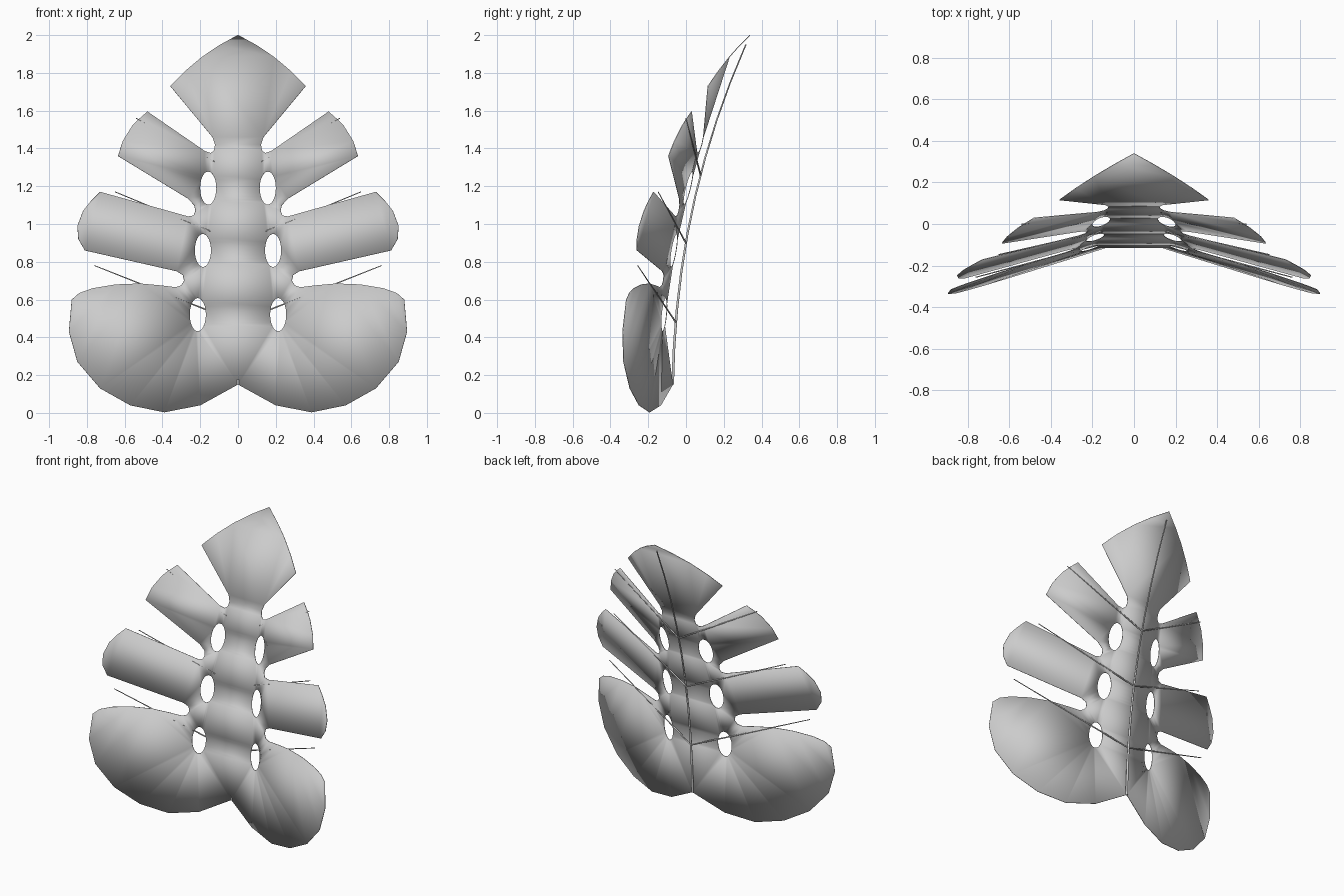
import bpy, bmesh, math

if "Cube" in bpy.data.objects:
    bpy.data.objects.remove(bpy.data.objects["Cube"])


def depth(x, z):
    # leaf arches back towards the tip, wings fold forward
    return -0.072 + 0.0895 * z ** 2.2 - 0.31 * abs(x)


# right half of the outline (x, z), from the stem notch up to the tip
half = [(0, .15), (.20, .04), (.39, .003), (.57, .04), (.73, .13), (.85, .27), (.895, .43),
        (.88, .60), (.84, .635), (.77, .66), (.65, .68), (.52, .685), (.41, .675), (.33, .665),
        (.30, .675), (.285, .70), (.292, .73), (.325, .75),
        (.81, .86), (.845, .92), (.85, .99), (.82, 1.07), (.78, 1.12), (.73, 1.17),
        (.265, 1.04), (.235, 1.045), (.225, 1.07), (.232, 1.10), (.265, 1.135),
        (.635, 1.36), (.61, 1.44), (.56, 1.52), (.52, 1.56), (.48, 1.595),
        (.175, 1.385), (.145, 1.375), (.127, 1.39), (.122, 1.42), (.135, 1.46),
        (.358, 1.73), (.28, 1.81), (.19, 1.885), (.10, 1.945), (0, 2.0)]
outline = half + [(-x, z) for x, z in half[-2:0:-1]]


def ellipse(cx, cz, n=24):
    return [(cx + .043 * math.cos(i * math.tau / n), cz + .088 * math.sin(i * math.tau / n))
            for i in range(n)]


# leaf blade: flat outline filled around the holes, then folded
bm = bmesh.new()
loops = [outline]
for hx, hz in ((.158, 1.19), (.186, .86), (.213, .52)):
    loops += [ellipse(hx, hz), ellipse(-hx, hz)]
edges = []
for loop in loops:
    vs = [bm.verts.new((x, 0, z)) for x, z in loop]
    edges += [bm.edges.new((vs[i - 1], vs[i])) for i in range(len(vs))]
bmesh.ops.triangle_fill(bm, use_beauty=True, edges=edges, normal=(0, -1, 0))
for f in bm.faces:
    f.normal_update()
    if f.normal.y > 0:
        f.normal_flip()
for v in bm.verts:
    v.co.y = depth(v.co.x, v.co.z)
me = bpy.data.meshes.new("leaf_blade")
bm.to_mesh(me)
bm.free()
for p in me.polygons:
    p.use_smooth = True
blade = bpy.data.objects.new("leaf_blade", me)
bpy.context.collection.objects.link(blade)
sol = blade.modifiers.new("thickness", 'SOLIDIFY')
sol.thickness = 0.004
sol.offset = 0


def vein(name, pts, radius):
    cu = bpy.data.curves.new(name, 'CURVE')
    cu.dimensions = '3D'
    cu.bevel_depth = radius
    cu.bevel_resolution = 1
    cu.use_fill_caps = True
    sp = cu.splines.new('POLY')
    sp.points.add(len(pts) - 1)
    for i, (x, z) in enumerate(pts):
        sp.points[i].co = (x, depth(x, z), z, 1)
        sp.points[i].radius = 1 - 0.5 * i / (len(pts) - 1)
    bpy.context.collection.objects.link(bpy.data.objects.new(name, cu))


# midrib and paired side veins
vein("midrib", [(0, .15 + .2 * i) for i in range(10)], .008)
for i, (z0, x1, z1) in enumerate(((.48, .76, .78), (.90, .65, 1.17), (1.26, .54, 1.56))):
    for side, s in (("right", 1), ("left", -1)):
        vein(f"side_vein_{side}_{i + 1}", [(0, z0), (s * x1, z1)], .005)
